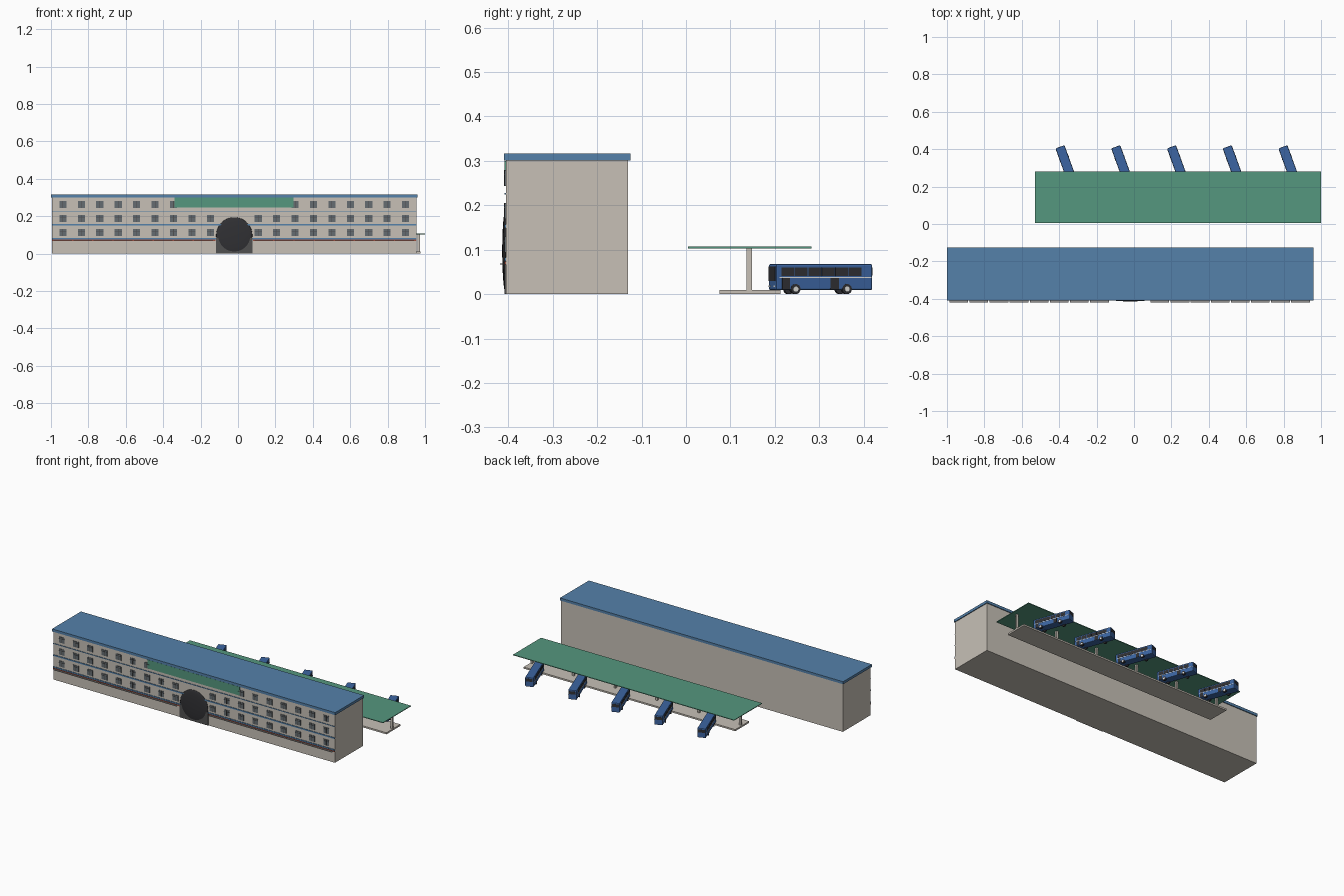
import bpy, bmesh, math
from mathutils import Matrix, Vector

cube = bpy.data.objects.get("Cube")
if cube:
    bpy.data.objects.remove(cube, do_unlink=True)


def material(name, r, g, b):
    m = bpy.data.materials.new(name)
    m.use_nodes = True
    m.diffuse_color = (r, g, b, 1)
    m.node_tree.nodes["Principled BSDF"].inputs["Base Color"].default_value = (r, g, b, 1)
    return m


WALL = material("warm_wall", 0.57, 0.53, 0.47)
BLUE = material("roof_blue", 0.09, 0.22, 0.40)
BUS = material("bus_blue", 0.045, 0.13, 0.36)
GREEN = material("canopy_green", 0.09, 0.31, 0.21)
GLASS = material("grey_glass", 0.13, 0.15, 0.165)
DARK = material("dark_glass", 0.03, 0.03, 0.034)
ENTRY = material("entrance_grey", 0.08, 0.08, 0.08)
RED = material("trim_red", 0.34, 0.08, 0.05)
GREY = material("awning_grey", 0.30, 0.29, 0.28)
WHITE = material("white", 0.75, 0.75, 0.72)


def finish(name, bm, mat):
    mesh = bpy.data.meshes.new(name)
    bm.to_mesh(mesh)
    bm.free()
    mesh.materials.append(mat)
    ob = bpy.data.objects.new(name, mesh)
    bpy.context.collection.objects.link(ob)
    return ob


def boxes(name, mat, *spans):
    """One object made of boxes, each given as (x0, x1), (y0, y1), (z0, z1)."""
    bm = bmesh.new()
    for span in spans:
        mid = Vector([(a + b) / 2 for a, b in span])
        size = [b - a for a, b in span]
        bmesh.ops.create_cube(bm, size=1, matrix=Matrix.Translation(mid) @ Matrix.Diagonal((*size, 1)))
    return finish(name, bm, mat)


# Main building and roof
X0, X1, FRONT = -0.995, 0.955, -0.405
MID = (X0 + X1) / 2
boxes("building_walls", WALL, ((X0, X1), (FRONT, -0.13), (0, 0.301)))
boxes("building_roof", BLUE, ((-1, 0.96), (-0.41, -0.125), (0.301, 0.317)))

# Three floors of windows, mirrored about the entrance
panes, sashes = [], []
for z in (0.112, 0.187, 0.262):
    for side in (-1, 1):
        for i in range(9):
            x = MID + side * (0.916 - 0.0985 * i)
            if z > 0.25 and abs(x - MID) < 0.32:
                continue
            panes.append(((x - 0.019, x + 0.019), (FRONT - 0.003, FRONT), (z - 0.018, z + 0.018)))
            sashes.append(((x - 0.0015, x + 0.0015), (FRONT - 0.0045, FRONT), (z - 0.018, z + 0.018)))
            sashes.append(((x - 0.019, x + 0.019), (FRONT - 0.0045, FRONT), (z + 0.007, z + 0.009)))
boxes("window_panes", GLASS, *panes)
boxes("window_sashes", ENTRY, *sashes)

# Horizontal facade bands
boxes("facade_bands", BLUE,
      *[((X0, X1), (FRONT - 0.003, FRONT), (z - h, z + h))
        for z, h in ((0.226, 0.002), (0.153, 0.004), (0.079, 0.004))])
boxes("facade_red_trim", RED,
      ((X0, -0.12), (FRONT - 0.003, FRONT), (0.067, 0.074)),
      ((0.08, X1), (FRONT - 0.003, FRONT), (0.067, 0.074)))
boxes("awnings", GREY,
      *[((x + 0.1075 * i, x + 0.1075 * i + 0.1), (-0.419, FRONT), (0.067, 0.069))
        for x in (-0.987, 0.088) for i in range(8)])

# Entrance: low block with a shallow round glass dome
boxes("sign_panel", GREEN, ((-0.34, 0.297), (FRONT - 0.004, FRONT), (0.246, 0.3)))
boxes("entrance_block", ENTRY, ((MID - 0.098, MID + 0.098), (FRONT - 0.004, FRONT), (0, 0.082)))
bm = bmesh.new()
bmesh.ops.create_uvsphere(bm, u_segments=32, v_segments=16, radius=0.097,
                          matrix=Matrix.Translation((MID, FRONT, 0.097)) @ Matrix.Diagonal((1, 0.09, 1, 1)))
for f in bm.faces:
    f.smooth = True
finish("entrance_dome", bm, DARK)

# Bus platform, posts and canopy
boxes("platform", WALL, ((-0.49, 0.975), (0.075, 0.213), (0, 0.01)))
boxes("platform_canopy", GREEN, ((-0.53, 1.0), (0.005, 0.282), (0.103, 0.107)))
boxes("canopy_posts", WALL,
      *[((x - 0.006, x + 0.006), (0.136, 0.148), (0.01, 0.103))
        for x in [0.967 - 0.289 * i for i in range(6)]])

# One bus, built about its own centre with its nose toward -y
W, L = 0.025, 0.116
body = boxes("bus_body", BUS, ((-W, W), (-L, L), (0.009, 0.068)))
bev = body.modifiers.new("soft_edges", 'BEVEL')
bev.width, bev.segments = 0.004, 2
SKIN = W + 0.0008
glass = [((-SKIN, SKIN), (y, y + 0.0305), (0.041, 0.06)) for y in [-0.103 + 0.0322 * i for i in range(6)]]
glass += [((-0.022, 0.022), (-L - 0.0008, -L + 0.002), (0.03, 0.062)),
          ((-0.02, 0.02), (L - 0.002, L + 0.0008), (0.042, 0.06)),
          ((W - 0.002, SKIN), (-0.101, -0.083), (0.011, 0.036)),
          ((W - 0.002, SKIN), (0.014, 0.035), (0.011, 0.036))]
bus_parts = [body, boxes("bus_windows", DARK, *glass),
             boxes("bus_stripe", WHITE, ((-SKIN, SKIN), (-0.108, 0.112), (0.036, 0.039))),
             boxes("bus_headlights", WHITE,
                   *[((x - 0.004, x + 0.004), (-L - 0.001, -L + 0.002), (0.016, 0.02)) for x in (-0.016, 0.016)])]


def wheels(name, mat, radius, outer):
    bm = bmesh.new()
    for y in (-0.069, 0.054):
        for side in (-1, 1):
            place = Matrix.Translation((side * (outer - 0.005), y, 0.0115)) @ Matrix.Rotation(math.pi / 2, 4, 'Y')
            bmesh.ops.create_cone(bm, cap_ends=True, segments=16, radius1=radius, radius2=radius,
                                  depth=0.01, matrix=place)
    return finish(name, bm, mat)


bus_parts += [wheels("bus_tyres", DARK, 0.0115, W + 0.001), wheels("bus_hubs", WHITE, 0.006, W + 0.002)]

# Row of five buses parked at an angle
for i in range(5):
    for part in bus_parts:
        ob = part if i == 0 else part.copy()
        if i:
            bpy.context.collection.objects.link(ob)
        ob.location = (-0.356 + 0.298 * i, 0.303, 0)
        ob.rotation_euler.z = math.radians(20)
